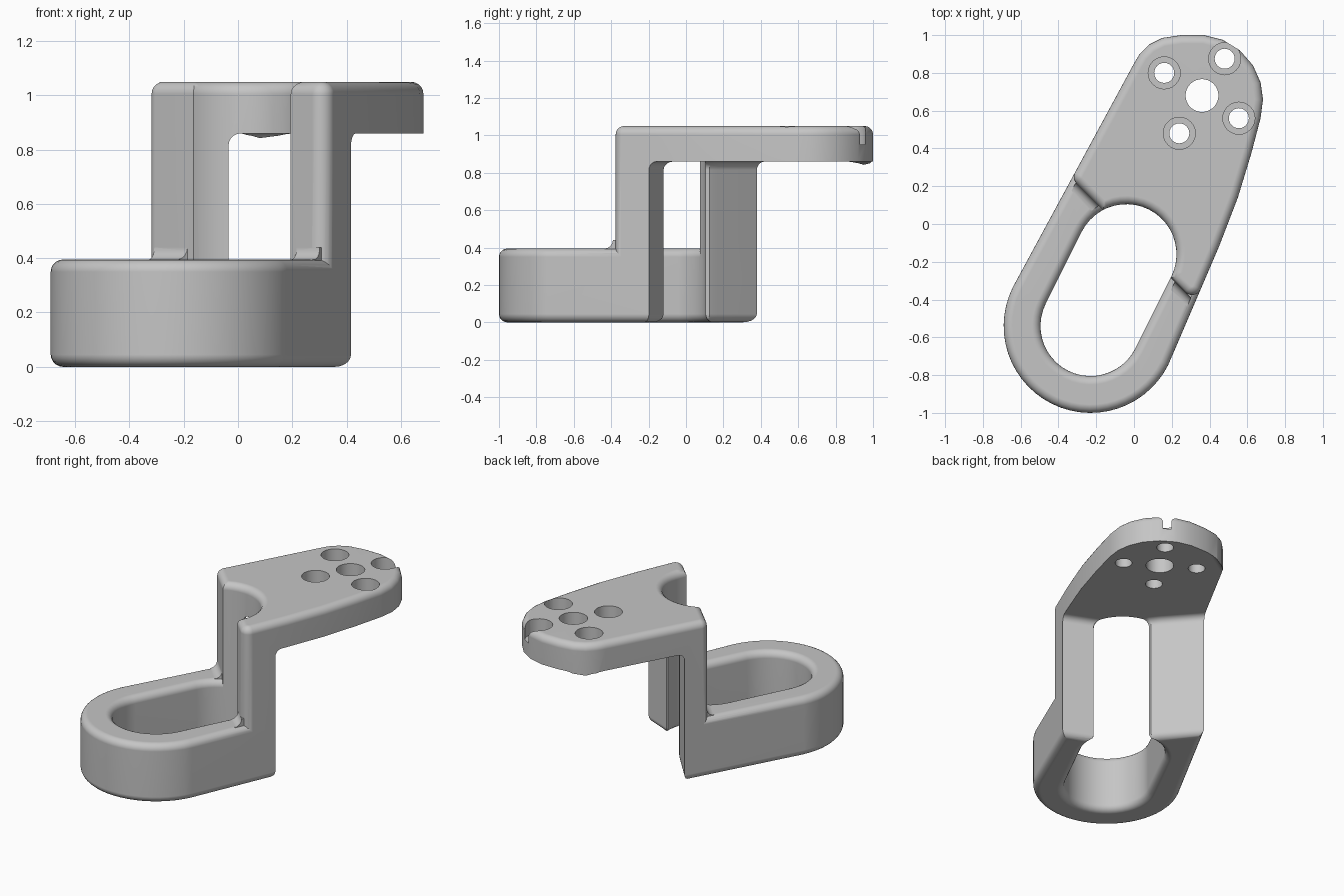
import bpy, bmesh, math
from mathutils import Vector

if "Cube" in bpy.data.objects:
    bpy.data.objects.remove(bpy.data.objects["Cube"])

STEP_Z, UNDER_Z, TOP_Z = 0.395, 0.86, 1.05
FRONT = -0.09                      # front face of the wall, as x + y
R = 0.045                          # edge rounding
QUARTER = [math.pi / 2 * k / 5 for k in range(6)]

grey = bpy.data.materials.new("plain grey")
grey.use_nodes = True
grey.diffuse_color = (0.56, 0.56, 0.56, 1)
grey.node_tree.nodes["Principled BSDF"].inputs["Base Color"].default_value = grey.diffuse_color


def arc(cx, cy, r, a0, a1, n):
    angles = [math.radians(a0 + (a1 - a0) * i / n) for i in range(n + 1)]
    return [Vector((cx + r * math.cos(a), cy + r * math.sin(a))) for a in angles]


def normals(poly, i):
    """Outward normals of the two edges meeting at corner i."""
    p, q, s = poly[i - 1], poly[i], poly[(i + 1) % len(poly)]
    e, f = (q - p).normalized(), (s - q).normalized()
    return Vector((e.y, -e.x)), Vector((f.y, -f.x))


def offset(poly, d):
    out = []
    for i, p in enumerate(poly):
        a, b = normals(poly, i)
        out.append(p + (a + b) * d / (1 + a.dot(b)))
    return out


def round_corners(poly, r):
    out = []
    for i, p in enumerate(poly):
        a, b = normals(poly, i)
        turn = a.angle(b)
        if turn < math.radians(35):
            out.append(p)
            continue
        c = p - (a + b) * r / (1 + a.dot(b))
        t0 = math.atan2(a.y, a.x)
        out += [c + r * Vector((math.cos(t0 + turn * k / 6), math.sin(t0 + turn * k / 6))) for k in range(7)]
    return out


def clip(poly, limit, side):
    """Keep the part of a convex polygon on one side of x + y = limit."""
    out = []
    for i, p in enumerate(poly):
        q = poly[i - 1]
        dp, dq = side * (p.x + p.y - limit), side * (q.x + q.y - limit)
        if dp * dq < 0:
            out.append(q.lerp(p, dq / (dq - dp)))
        if dp >= 0:
            out.append(p)
    return out


def loft(name, layers):
    """Closed solid through equal rings of 3D points."""
    bm = bmesh.new()
    rings = [[bm.verts.new(p) for p in ring] for ring in layers]
    for a, b in zip(rings, rings[1:]):
        for i in range(len(a)):
            bm.faces.new((a[i - 1], a[i], b[i], b[i - 1]))
    bm.faces.new(rings[0][::-1])
    bm.faces.new(rings[-1])
    bmesh.ops.recalc_face_normals(bm, faces=bm.faces)
    me = bpy.data.meshes.new(name)
    bm.to_mesh(me)
    bm.free()
    me.materials.append(grey)
    ob = bpy.data.objects.new(name, me)
    bpy.context.collection.objects.link(ob)
    return ob


def prism(name, poly, z0, z1, low=0.0, high=0.0):
    """Vertical prism; low and high round its end edges (negative = flare)."""
    bottom = [(z0 + R * (1 - math.sin(a)), -low * (1 - math.cos(a))) for a in reversed(QUARTER)]
    top = [(z1 - R * (1 - math.sin(a)), -high * (1 - math.cos(a))) for a in QUARTER]
    levels = (bottom if low else [(z0, 0)]) + (top if high else [(z1, 0)])
    if low < 0:
        levels.insert(0, (z0 - 0.1, -low))
    if high < 0:
        levels.append((z1 + 0.1, -high))
    return loft(name, [[(p.x, p.y, z) for p in offset(poly, d)] for z, d in levels])


def boolean(ob, tool, operation):
    mod = ob.modifiers.new("cut", 'BOOLEAN')
    mod.operation, mod.object, mod.solver = operation, tool, 'EXACT'
    bpy.context.view_layer.update()
    me = bpy.data.meshes.new_from_object(ob.evaluated_get(bpy.context.evaluated_depsgraph_get()))
    ob.modifiers.clear()
    ob.data = me
    bpy.data.objects.remove(tool)


# Plan outline of the whole bracket and its long slot
plate_end = [(0.45, -0.12), (0.55, 0.14), (0.62, 0.37), (0.67, 0.56), (0.683, 0.66),
             (0.67, 0.75), (0.63, 0.84), (0.56, 0.92), (0.47, 0.975), (0.37, 1.0), (0.25, 1.0),
             (0.15, 0.985), (0.08, 0.95), (0.03, 0.90), (0.0, 0.85)]
outline = arc(-0.23, -0.54, 0.46, 153.4, 333.4, 28) + [Vector(p) for p in plate_end]
slot = arc(-0.23, -0.54, 0.265, 153.4, 333.4, 22) + arc(-0.04, -0.16, 0.265, -26.6, 153.4, 22)

# Lower loop
bracket = prism("bracket", clip(outline, 0.4, -1), 0, STEP_Z, R, R)
boolean(bracket, prism("loop_slot", slot, 0, STEP_Z, -R, -R), 'DIFFERENCE')

# Wall and upper plate
upper = prism("upper", round_corners(clip(outline, FRONT, 1), 0.05), 0.34, TOP_Z, 0, R)
boolean(upper, prism("upper_slot", slot, 0.1, TOP_Z, 0, -R), 'DIFFERENCE')

# Fillet where the wall meets the loop
S = R * math.sqrt(2)
foot = [(FRONT - S * (1 - math.sin(a)), STEP_Z + R * (1 - math.cos(a))) for a in QUARTER]
foot += [(FRONT + 0.06, STEP_Z + R), (FRONT + 0.06, 0.37), (FRONT - S, 0.37)]
fillet = loft("foot_fillet", [[(s / 2 + t, s / 2 - t, z) for s, z in foot] for t in (-1.5, 1.5)])
boolean(fillet, prism("fillet_limit", offset(outline, -0.03), 0.2, 0.6), 'INTERSECT')
boolean(fillet, prism("fillet_slot", offset(slot, 0.03), 0.2, 0.6), 'DIFFERENCE')

boolean(bracket, upper, 'UNION')
boolean(bracket, fillet, 'UNION')

# Open space behind the two legs and under the plate
space = [(-0.46, 0.61), (-0.07, 0.17), (-0.035, 0.125), (-0.035, 0.0), (0.2, -0.15), (0.23, -0.12),
         (0.42, -0.2), (0.8, -0.36), (1.2, 0.6), (0.6, 1.3)]
boolean(bracket, prism("back_space", [Vector(p) for p in space], 0, UNDER_Z, -R, R), 'DIFFERENCE')

# Centre hole and four counterbored screw holes
boolean(bracket, prism("centre_hole", arc(0.36, 0.68, 0.087, 0, 348.75, 31), 0.7, 1.2), 'DIFFERENCE')
for x, y in [(0.16, 0.80), (0.48, 0.875), (0.555, 0.56), (0.24, 0.48)]:
    rings = [[(p.x, p.y, z) for p in arc(x, y, r, 0, 345, 23)]
             for r, z in [(0.053, 0.7), (0.053, 0.95), (0.085, 0.95), (0.085, 1.2)]]
    boolean(bracket, loft("screw_hole", rings), 'DIFFERENCE')

# Smooth shading with crisp edges
bracket.data.shade_smooth()
bracket.data.set_sharp_from_angle(angle=math.radians(32))
weighted = bracket.modifiers.new("weighted_normals", 'WEIGHTED_NORMAL')
weighted.keep_sharp = True
